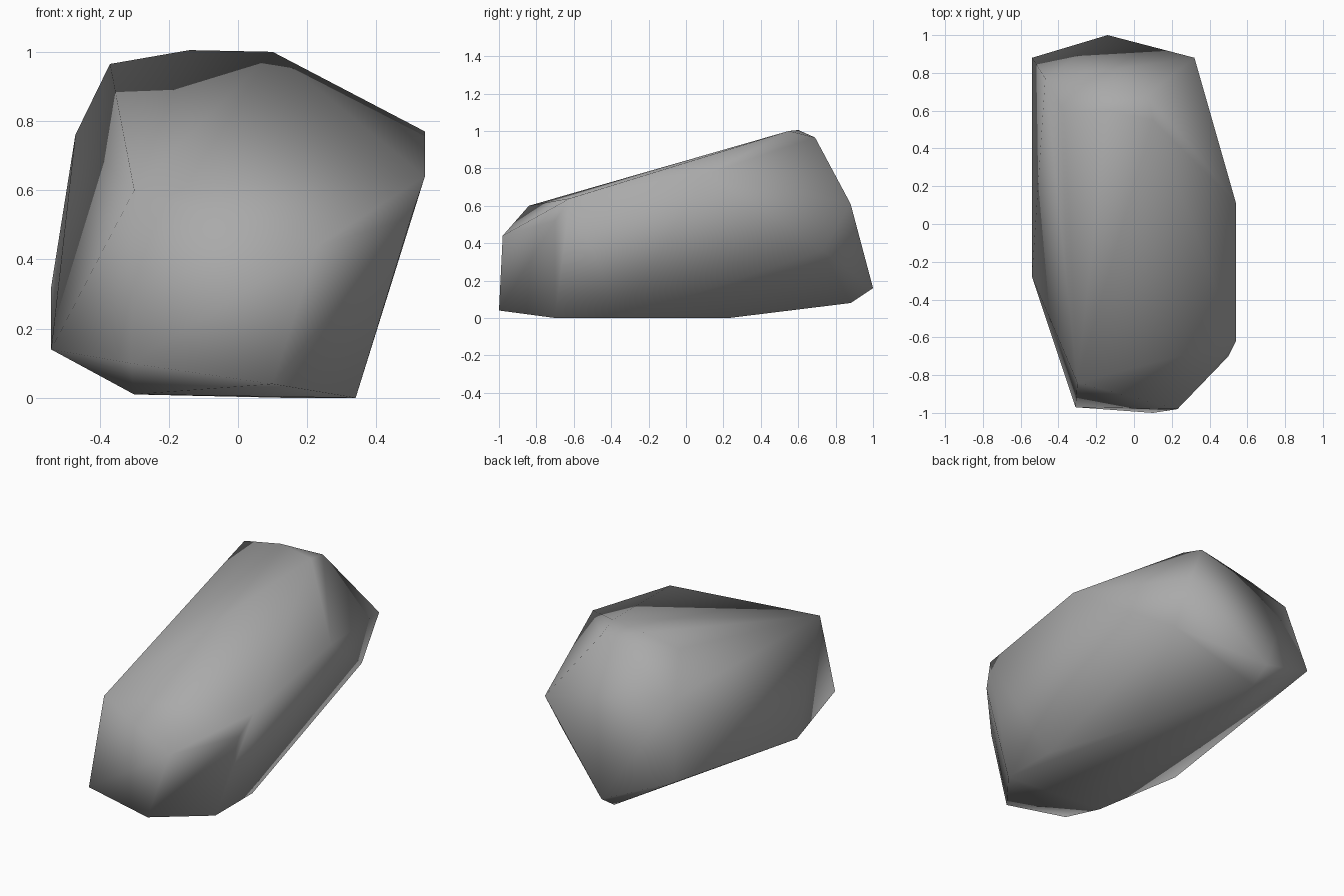
import bpy
import bmesh

# Remove the default cube only
default_cube = bpy.data.objects.get("Cube")
if default_cube:
    bpy.data.objects.remove(default_cube, do_unlink=True)


def flat_material(name, colour):
    """One plain colour for viewport and render."""
    material = bpy.data.materials.new(name)
    material.use_nodes = True
    material.diffuse_color = colour
    shader = material.node_tree.nodes["Principled BSDF"]
    shader.inputs["Base Color"].default_value = colour
    shader.inputs["Roughness"].default_value = 0.9
    return material


def hull_object(name, corner_groups, material):
    """Wrap a tight skin around groups of corner points given in hundredths."""
    mesh = bpy.data.meshes.new(name)
    bm = bmesh.new()
    for group in corner_groups:
        for corner in group:
            bm.verts.new([value / 100 for value in corner])
    result = bmesh.ops.convex_hull(bm, input=bm.verts)
    loose = {item for item in result["geom_interior"] + result["geom_unused"]
             if isinstance(item, bmesh.types.BMVert)}
    bmesh.ops.delete(bm, geom=list(loose), context="VERTS")
    bmesh.ops.recalc_face_normals(bm, faces=bm.faces)
    bm.to_mesh(mesh)
    bm.free()
    mesh.materials.append(material)
    obj = bpy.data.objects.new(name, mesh)
    bpy.context.collection.objects.link(obj)
    return obj


# Crest and sloping top
crest = [(-14, 60, 100.5), (10, 55, 100), (8, 69, 96.5), (-37, 59, 96.5),
         (54, 11, 77), (54, -62, 64), (-30, -84, 60)]

# Blunt front end
front_end = [(23, -98, 44), (-31, -97, 10), (10, -100, 4), (50, -70, 52)]

# Steep back end and left flank
back_end = [(32, 88, 61), (31, 73, 36), (-54, 88, 32), (-47, 77, 76),
            (-14, 100, 16), (-14, 88, 8), (-54, -28, 14)]

# Flat underside
underside = [(34, -70, 0), (34, -35, 0), (14, 23, 0), (-30, -66, 1)]

stone_grey = flat_material("stone grey", (0.4, 0.4, 0.4, 1))
boulder = hull_object("boulder", [crest, front_end, back_end, underside], stone_grey)

# Soft shading all over, like a worn stone
bpy.ops.object.select_all(action="DESELECT")
boulder.select_set(True)
bpy.context.view_layer.objects.active = boulder
bpy.ops.object.shade_smooth()
